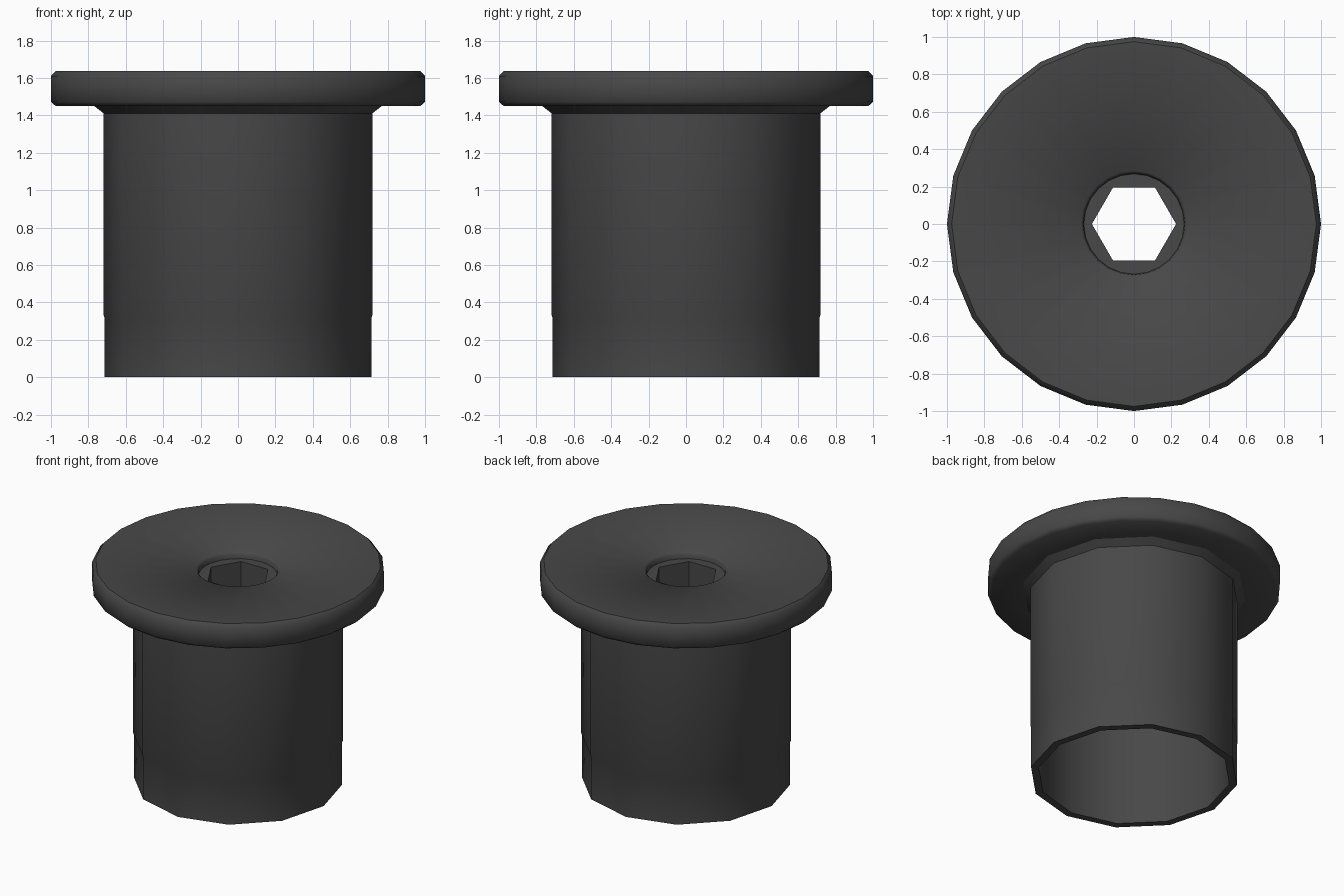
import bpy, bmesh, math

if "Cube" in bpy.data.objects:
    bpy.data.objects.remove(bpy.data.objects["Cube"])

STEPS = 24

metal = bpy.data.materials.new("dark grey metal")
metal.diffuse_color = (0.065, 0.065, 0.065, 1)
metal.use_nodes = True
metal.node_tree.nodes["Principled BSDF"].inputs["Base Color"].default_value = metal.diffuse_color


def ring(bm, radius, z, sides):
    """Loop of STEPS points lying on a regular polygon with a corner on +x."""
    verts = []
    sector = 2 * math.pi / sides
    for i in range(STEPS):
        a = 2 * math.pi * i / STEPS
        off = (i % (STEPS // sides)) * 2 * math.pi / STEPS - sector / 2
        r = radius * math.cos(sector / 2) / math.cos(off)
        verts.append(bm.verts.new((r * math.cos(a), r * math.sin(a), z)))
    return verts


def lathe(name, profile, smooth_angle):
    bm = bmesh.new()
    loops = [ring(bm, *p) for p in profile]
    for lo, hi in zip(loops, loops[1:]):
        for i in range(STEPS):
            j = (i + 1) % STEPS
            bm.faces.new((lo[i], lo[j], hi[j], hi[i]))
    mesh = bpy.data.meshes.new(name)
    bm.to_mesh(mesh)
    bm.free()
    mesh.materials.append(metal)
    ob = bpy.data.objects.new(name, mesh)
    bpy.context.collection.objects.link(ob)
    bpy.ops.object.select_all(action='DESELECT')
    ob.select_set(True)
    bpy.context.view_layer.objects.active = ob
    bpy.ops.object.shade_smooth_by_angle(angle=math.radians(smooth_angle))
    return ob


# Hollow twelve-sided barrel: hex socket, inner bore, end rim, outer wall, neck
lathe("barrel", [
    (0.225, 1.548, 6), (0.225, 1.25, 6),
    (0.66, 1.25, 12), (0.66, 0.0, 12),
    (0.714, 0.0, 12), (0.714, 0.32, 12), (0.718, 0.33, 12),
    (0.718, 1.41, 12), (0.775, 1.455, 12),
], 35)

# Flange head: bevelled rim, slightly dished top, round recess around the hex
lathe("flange_head", [
    (0.70, 1.45, 12), (0.975, 1.45, 24), (1.0, 1.472, 24),
    (1.0, 1.61, 24), (0.975, 1.637, 24),
    (0.285, 1.595, 24), (0.272, 1.58, 24), (0.268, 1.548, 24),
    (0.225, 1.548, 6),
], 50)
